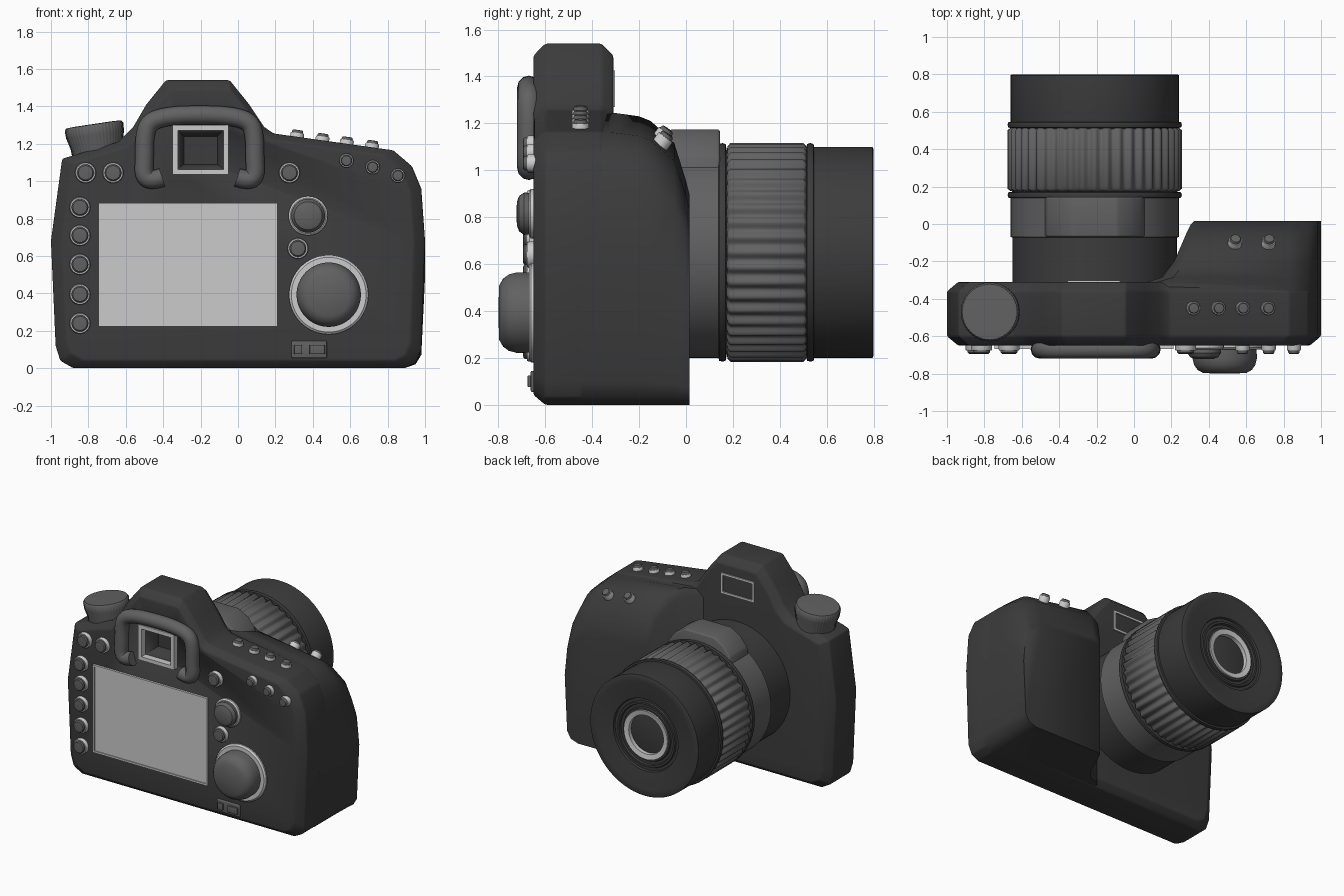
import bpy, math
from mathutils import Vector

if "Cube" in bpy.data.objects:
    bpy.data.objects.remove(bpy.data.objects["Cube"])

LX, LZ = -0.21, 0.65  # lens axis


def loft(name, rings, cap=True, angle=35, bevel=0):
    """Skin a list of equal-length closed rings."""
    n = len(rings[0])
    verts = [tuple(p) for r in rings for p in r]
    faces = [(a * n + i, a * n + (i + 1) % n, (a + 1) * n + (i + 1) % n, (a + 1) * n + i)
             for a in range(len(rings) - 1) for i in range(n)]
    if cap:
        faces += [tuple(reversed(range(n))), tuple(range(len(verts) - n, len(verts)))]
    me = bpy.data.meshes.new(name)
    me.from_pydata(verts, [], faces)
    ob = bpy.data.objects.new(name, me)
    bpy.context.collection.objects.link(ob)
    bpy.ops.object.select_all(action='DESELECT')
    ob.select_set(True)
    bpy.context.view_layer.objects.active = ob
    bpy.ops.object.mode_set(mode='EDIT')
    bpy.ops.mesh.select_all(action='SELECT')
    bpy.ops.mesh.normals_make_consistent(inside=False)
    bpy.ops.object.mode_set(mode='OBJECT')
    if bevel:
        m = ob.modifiers.new("round", 'BEVEL')
        m.width, m.segments, m.angle_limit = bevel, 3, math.radians(25)
        bpy.ops.object.modifier_apply(modifier="round")
    bpy.ops.object.shade_smooth_by_angle(angle=math.radians(angle))
    return ob


def lathe(name, profile, loc, axis, n=32, ribs=0, amp=0):
    """Turn (radius, height) pairs around an axis; ribs adds flutes."""
    q = Vector(axis).to_track_quat('Z', 'Y')
    rings = []
    for r, h in profile:
        ring = []
        for i in range(n):
            t = 2 * math.pi * i / n
            rr = r + amp * math.cos(ribs * t)
            ring.append(q @ Vector((rr * math.cos(t), rr * math.sin(t), h)) + Vector(loc))
        rings.append(ring)
    return loft(name, rings, angle=50 if ribs else 35)


def rect(x0, x1, z0, z1, y, d=0):
    return [(x0 + d, y, z0 + d), (x1 - d, y, z0 + d), (x1 - d, y, z1 - d), (x0 + d, y, z1 - d)]


def box(name, x0, x1, z0, z1, y0, y1, bevel=0):
    return loft(name, [rect(x0, x1, z0, z1, y0), rect(x0, x1, z0, z1, y1)], bevel=bevel)


def frame(name, x0, x1, z0, z1, y0, y1, w):
    return loft(name, [rect(x0, x1, z0, z1, y0), rect(x0, x1, z0, z1, y1),
                       rect(x0, x1, z0, z1, y1, w), rect(x0, x1, z0, z1, y0, w)], cap=False)


def button(name, loc, axis, r, h=0.045):
    """Metal collar with a domed cap."""
    lathe(name + "_collar", [(r, -0.03), (r, h * .45), (r * .93, h * .6), (r * .8, h * .6)], loc, axis, 24)
    lathe(name + "_cap", [(r * .8, 0), (r * .8, h * .8), (r * .68, h * .97), (r * .4, h)], loc, axis, 24)


# Main body with prism hump, chamfered front and back
outline = [(-.88, 0), (-.95, .04), (-.975, .12), (-1, .68), (-.94, 1.12), (-.64, 1.21), (-.56, 1.29),
           (-.49, 1.41), (-.385, 1.54), (-.045, 1.54), (.06, 1.41), (.14, 1.29), (.19, 1.255),
           (.83, 1.165), (.93, 1.08), (.98, .96), (1, .68), (.98, .1), (.95, .03), (.89, 0)]
body = loft("body", [[(x * s, y, .7 + (z - .7) * s) for x, z in outline]
                     for y, s in ((-.65, .94), (-.6, 1), (-.36, 1), (-.31, .94))], bevel=.01)

# Viewfinder recess
cutter = loft("recess_cutter", [rect(-.33, -.07, 1.06, 1.28, -.72), rect(-.33, -.07, 1.06, 1.28, -.65),
                                rect(-.29, -.11, 1.09, 1.24, -.53)])
cutter.hide_render = True
bpy.context.view_layer.objects.active = body
m = body.modifiers.new("recess", 'BOOLEAN')
m.operation, m.object = 'DIFFERENCE', cutter
bpy.ops.object.modifier_apply(modifier="recess")
bpy.data.objects.remove(cutter)

# Hand grip: sections lofted forward, leaning left edge and falling top
rings = []
for y, left, top in ((-.45, .05, 1.25), (-.33, .055, 1.252), (-.31, .07, 1.25), (-.285, .15, 1.247),
                     (-.2, .215, 1.235), (-.15, .237, 1.215), (-.05, .28, 1.12), (.0, .305, .96), (.015, .32, .9)):
    k = top / 1.255
    rings.append([(x, y, z * k) for x, z in
                  ((left, .005), (.89, 0), (.95, .03), (.98, .1), (1, .68), (.98, .96),
                   (.93, 1.08), (.83, 1.165), (left + .06, 1.25), (left, 1.2))])
loft("grip", rings, angle=50)

# Lens barrel
FWD = (0, 1, 0)
L0 = (LX, 0, LZ)
lathe("lens_mount", [(.44, -.34), (.44, -.07), (.42, -.07)], L0, FWD, 64)
lathe("lens_collar", [(.40, -.08), (.45, -.07), (.45, .15), (.4, .15)], L0, FWD, 64)
for i, y in enumerate((.155, .53)):
    lathe(f"lens_band_{i}", [(.44, y - .018), (.462, y - .014), (.466, y), (.462, y + .014), (.44, y + .018)],
          L0, FWD, 64)
lathe("focus_ring", [(.42, .172), (.445, .178), (.458, .19), (.458, .5), (.445, .512), (.42, .518)],
      L0, FWD, 352, 44, .009)
lathe("lens_hood", [(.44, .5), (.45, .53), (.45, .795), (.44, .8), (.40, .797), (.32, .787), (.27, .78),
                    (.265, .765), (.245, .765), (.24, .775), (.225, .775), (.22, .76), (.2, .76),
                    (.195, .77), (.18, .77), (.18, .74)], L0, FWD, 64)
lathe("lens_trim_ring", [(.182, .74), (.182, .782), (.145, .775), (.145, .74)], L0, FWD, 48)
lathe("lens_glass", [(.148, .735), (.148, .745), (.1, .752), (.05, .756), (.01, .757)], L0, FWD, 48)

# Raised housing on top of the lens collar
housing = [(-.28, .95), (-.255, 1.06), (-.2, 1.13), (-.12, 1.175), (.12, 1.175), (.2, 1.13), (.255, 1.06), (.28, .95)]
loft("lens_housing", [[(LX + x, y, z) for x, z in housing] for y in (-.07, .145)], bevel=.012)

# Mode dial, tilted outwards
lathe("mode_dial", [(.135, -.12), (.14, .0), (.155, .06), (.157, .1), (.148, .115), (.1, .117)],
      (-.755, -.47, 1.19), (-.15, 0, 1), 192, 48, .0012)

# Rear screen
frame("screen_frame", -.745, .21, .222, .882, -.64, -.667, .014)
box("screen", -.735, .2, .232, .872, -.64, -.66)

# Eyepiece frame and rubber eyecup
frame("eyepiece_frame", -.35, -.05, 1.035, 1.3, -.64, -.69, .028)
half = [(.2, 1.02), (.26, 1.0), (.3, 1.03), (.295, 1.12), (.295, 1.24), (.27, 1.32), (.16, 1.35)]
path = [(-x, z) for x, z in half] + [(0, 1.355)] + half[::-1]
cu = bpy.data.curves.new("eyecup", 'CURVE')
cu.dimensions, cu.bevel_depth, cu.bevel_resolution, cu.use_fill_caps = '3D', .05, 4, True
sp = cu.splines.new('NURBS')
sp.points.add(len(path) - 1)
for p, (x, z) in zip(sp.points, path):
    p.co = (-.205 + x, -.67, z, 1)
sp.order_u, sp.use_endpoint_u, sp.resolution_u = 3, True, 5
cup = bpy.data.objects.new("eyecup", cu)
bpy.context.collection.objects.link(cup)
bpy.ops.object.select_all(action='DESELECT')
cup.select_set(True)
bpy.context.view_layer.objects.active = cup
bpy.ops.object.convert(target='MESH')
bpy.ops.object.shade_smooth_by_angle(angle=math.radians(40))

# Front window on the prism hump
frame("front_window_frame", -.355, -.075, 1.27, 1.425, -.33, -.302, .016)
box("front_window", -.345, -.085, 1.28, 1.415, -.33, -.311)

# Rear buttons
BACK = (0, -1, 0)
rear = [(-.845, z, .056) for z in (.86, .71, .555, .395, .24)]
rear += [(-.815, 1.045, .056), (-.668, 1.045, .056), (.275, 1.045, .056), (.32, .64, .056),
         (.58, 1.11, .038), (.72, 1.075, .038), (.855, 1.03, .038)]
for i, (x, z, r) in enumerate(rear):
    button(f"rear_button_{i}", (x, -.65, z), BACK, r)
lathe("joystick_collar", [(.105, -.02), (.105, .012), (.095, .02), (.08, .02)], (.375, -.65, .815), BACK, 40)
lathe("joystick_cap", [(.088, 0), (.09, .04), (.075, .062), (.05, .071), (.01, .073)], (.375, -.65, .815), BACK, 40)

# Control wheel
lathe("wheel_collar", [(.212, -.02), (.212, .01), (.2, .02), (.165, .02)], (.485, -.65, .393), BACK, 64)
lathe("wheel_cap", [(.17, 0), (.172, .07), (.163, .105), (.145, .13), (.115, .147), (.01, .15)],
      (.485, -.65, .393), BACK, 64)

# Lock switch
box("switch_plate", .285, .475, .055, .145, -.62, -.662, .006)
box("switch_a", .3, .343, .075, .125, -.64, -.675, .004)
box("switch_b", .383, .465, .075, .125, -.64, -.675, .004)

# Top buttons and shutter buttons
for i, x in enumerate((.315, .45, .58, .715)):
    button(f"top_button_{i}", (x, -.45, 1.235 - (x - .31) * .14), (.14, 0, 1), .037, .04)
for i, x in enumerate((.54, .72)):
    button(f"shutter_button_{i}", (x, -.1, 1.145 - i * .022), (.1, .6, .8), .037, .04)

# Shades: charcoal shell, mid grey caps, light metal trim
shades = {s: bpy.data.materials.new(s) for s in ("charcoal", "mid_grey", "light_grey")}
for s, v in zip(shades.values(), (.045, .12, .6)):
    s.diffuse_color = (v, v, v, 1)
for ob in bpy.data.objects:
    light = ob.name.endswith(("_collar", "_frame", "trim_ring", "screen")) and ob.name != "lens_collar"
    mid = ob.name.endswith(("_cap", "eyecup", "dial", "focus_ring", "housing", "lens_collar")) or "switch" in ob.name
    ob.data.materials.clear()
    ob.data.materials.append(shades["light_grey" if light else "mid_grey" if mid else "charcoal"])

for m in bpy.data.materials:
    if m.users and not m.is_grease_pencil:
        m.use_nodes = True
        m.node_tree.nodes["Principled BSDF"].inputs["Base Color"].default_value = m.diffuse_color
